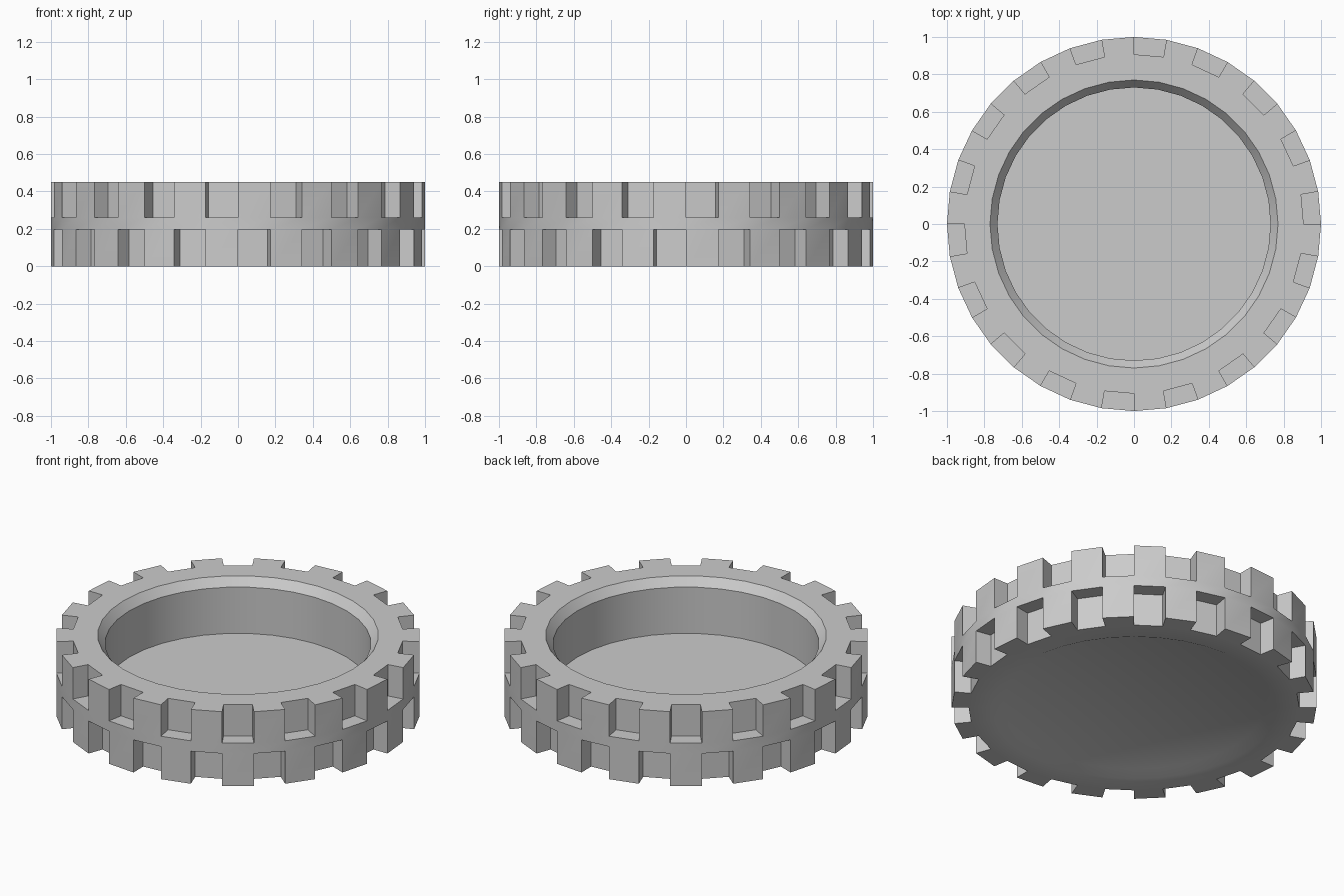
import bpy, bmesh, math

if "Cube" in bpy.data.objects:
    bpy.data.objects.remove(bpy.data.objects["Cube"])

N = 36                              # facets round the ring
R_OUT, R_CORE = 1.0, 0.907          # tread surface and notch floor radius
Z = [0.0, 0.197, 0.26, 0.45]        # lower teeth, middle band, upper teeth

bm = bmesh.new()


def pt(r, i, z):
    a = 2 * math.pi * i / N
    return (r * math.cos(a), r * math.sin(a), z)


def face(*pts):
    bm.faces.new([bm.verts.new(p) for p in pts])


def solid(i, k):
    # lower teeth on even facets, upper teeth on odd facets, full middle band
    if k == 1:
        return True
    return k in (0, 2) and i % 2 == (0 if k == 0 else 1)


def revolve(profile):
    for i in range(N):
        for (r0, z0), (r1, z1) in zip(profile, profile[1:]):
            if r1 > 0:
                face(pt(r0, i, z0), pt(r0, i + 1, z0), pt(r1, i + 1, z1), pt(r1, i, z1))
    r, z = profile[-1]
    face(*[pt(r, i, z) for i in range(N)])


# top rim, bevelled opening, inner wall and floor
revolve([(R_CORE, 0.45), (0.77, 0.45), (0.73, 0.40), (0.73, 0.12)])
# underside with shallow dished recess
revolve([(R_CORE, 0.0), (0.78, 0.0), (0.72, 0.028)])

# staggered teeth and middle band
for i in range(N):
    for k in range(3):
        z0, z1 = Z[k], Z[k + 1]
        if not solid(i, k):
            face(pt(R_CORE, i, z0), pt(R_CORE, i + 1, z0), pt(R_CORE, i + 1, z1), pt(R_CORE, i, z1))
            continue
        face(pt(R_OUT, i, z0), pt(R_OUT, i + 1, z0), pt(R_OUT, i + 1, z1), pt(R_OUT, i, z1))
        for z, kk in ((z0, k - 1), (z1, k + 1)):
            if not solid(i, kk):
                face(pt(R_CORE, i, z), pt(R_OUT, i, z), pt(R_OUT, i + 1, z), pt(R_CORE, i + 1, z))
        for j, ii in ((i, i - 1), (i + 1, i + 1)):
            if not solid(ii, k):
                face(pt(R_CORE, j, z0), pt(R_OUT, j, z0), pt(R_OUT, j, z1), pt(R_CORE, j, z1))

bmesh.ops.remove_doubles(bm, verts=bm.verts, dist=1e-4)
bmesh.ops.recalc_face_normals(bm, faces=bm.faces)

mesh = bpy.data.meshes.new("notched_ring_dish")
bm.to_mesh(mesh)
bm.free()
ring = bpy.data.objects.new("notched_ring_dish", mesh)
bpy.context.collection.objects.link(ring)

# single plain grey
grey = bpy.data.materials.new("light_grey")
grey.diffuse_color = (0.6, 0.6, 0.6, 1)
grey.use_nodes = True
grey.node_tree.nodes["Principled BSDF"].inputs["Base Color"].default_value = grey.diffuse_color
mesh.materials.append(grey)

bpy.context.view_layer.objects.active = ring
ring.select_set(True)
bpy.ops.object.shade_smooth_by_angle(angle=math.radians(30))
